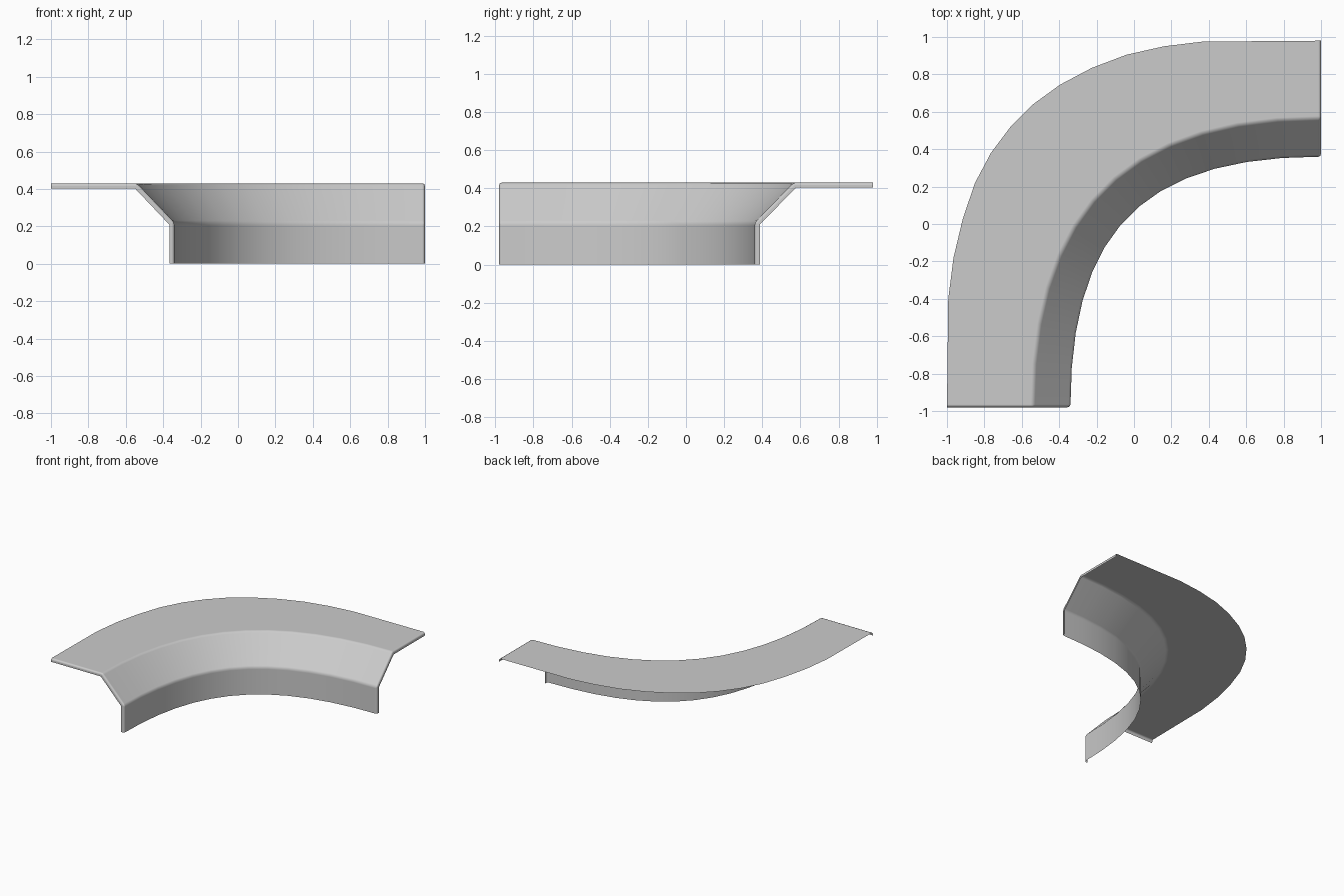
import bpy, bmesh
from mathutils import Vector

cube = bpy.data.objects.get("Cube")
if cube:
    bpy.data.objects.remove(cube)

SEGS = 13
Z_WALL, Z_DECK, LIP = 0.22, 0.43, 0.027


def rail(start, end, pull):
    """Quarter bend leaving start along +y and reaching end along +x."""
    a, d = Vector(start), Vector(end)
    b = a + Vector((0, (d.y - a.y) * pull))
    c = d - Vector(((d.x - a.x) * pull, 0))
    pts = []
    for k in range(SEGS + 1):
        t = k / SEGS
        s = 1 - t
        pts.append(a * s**3 + b * 3 * s * s * t + c * 3 * s * t * t + d * t**3)
    return pts


# Plan curves: inner wall, top of the slope, outer edge of the deck
wall = rail((-0.34, -0.98), (1, 0.36), 0.707)
crest = rail((-0.54, -0.98), (1, 0.565), 0.675)
outer = [Vector(p) for p in (
    (-1, -0.98), (-0.993, -0.4), (-0.965, -0.18), (-0.915, 0.03), (-0.85, 0.22),
    (-0.765, 0.38), (-0.66, 0.52), (-0.54, 0.64), (-0.395, 0.745), (-0.225, 0.835),
    (-0.04, 0.905), (0.16, 0.95), (0.365, 0.975), (1, 0.98))]

# Sheet: wall, slope and deck lofted along the bend
bm = bmesh.new()
rows = [[bm.verts.new((p.x, p.y, z))
         for p, z in ((w, 0), (w, Z_WALL), (c, Z_DECK), (o, Z_DECK))]
        for w, c, o in zip(wall, crest, outer)]
for r, s in zip(rows, rows[1:]):
    for i in range(3):
        bm.faces.new((r[i], s[i], s[i + 1], r[i + 1]))

# Folded lips along the two open ends: (sideways, down) shift per corner
shifts = ((LIP, 0), (LIP, 0.011), (0.011, LIP), (0, LIP))
for row, side, flip in ((rows[0], Vector((-1, 0, 0)), False),
                        (rows[-1], Vector((0, 1, 0)), True)):
    low = [bm.verts.new(v.co + side * a - Vector((0, 0, b)))
           for v, (a, b) in zip(row, shifts)]
    for i in range(3):
        quad = [row[i], row[i + 1], low[i + 1], low[i]]
        bm.faces.new(quad[::-1] if flip else quad)
for f in bm.faces:
    f.smooth = True

mesh = bpy.data.meshes.new("curved_ledge")
bm.to_mesh(mesh)
bm.free()
ledge = bpy.data.objects.new("curved_ledge", mesh)
bpy.context.collection.objects.link(ledge)

# Softened folds
bevel = ledge.modifiers.new("soft_folds", "BEVEL")
bevel.width = 0.015
bevel.segments = 2
bevel.limit_method = "ANGLE"
bevel.angle_limit = 0.5
bevel.harden_normals = True

# Plain grey
grey = bpy.data.materials.new("light_grey")
grey.use_nodes = True
colour = (0.6, 0.6, 0.6, 1)
grey.diffuse_color = colour
grey.node_tree.nodes["Principled BSDF"].inputs["Base Color"].default_value = colour
mesh.materials.append(grey)
